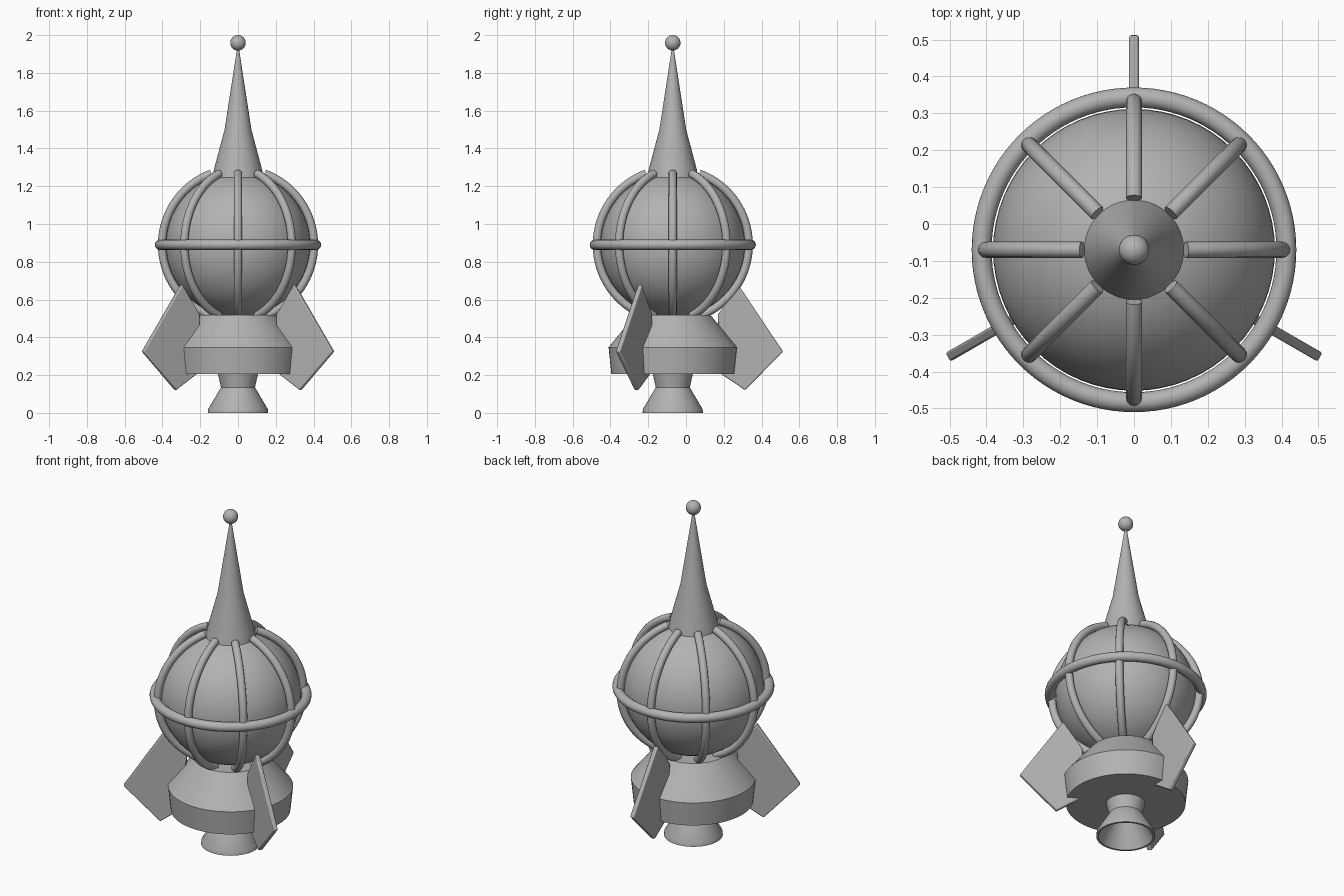
import bpy, bmesh, math

if "Cube" in bpy.data.objects:
    bpy.data.objects.remove(bpy.data.objects["Cube"])

CY = -0.07          # the rocket's axis sits slightly forward of the origin
BALL_Z = 0.89       # height of the round hull's centre

grey = bpy.data.materials.new("plain grey")
grey.diffuse_color = (0.45, 0.45, 0.45, 1)
grey.use_nodes = True
grey.node_tree.nodes["Principled BSDF"].inputs["Base Color"].default_value = grey.diffuse_color


def finish(bm, name, angle=30):
    bmesh.ops.recalc_face_normals(bm, faces=bm.faces)
    me = bpy.data.meshes.new(name)
    bm.to_mesh(me)
    bm.free()
    me.materials.append(grey)
    ob = bpy.data.objects.new(name, me)
    bpy.context.collection.objects.link(ob)
    bpy.ops.object.select_all(action='DESELECT')
    ob.select_set(True)
    bpy.context.view_layer.objects.active = ob
    bpy.ops.object.shade_smooth_by_angle(angle=math.radians(angle))
    ob.location.y = CY
    return ob


def skin(bm, rings, closed):
    """Join rings of vertices into a surface."""
    pairs = list(zip(rings, rings[1:]))
    if closed:
        pairs.append((rings[-1], rings[0]))
    for a, b in pairs:
        n = len(a)
        for i in range(n):
            j = (i + 1) % n
            bm.faces.new((a[i], a[j], b[j], b[i]))
    if not closed:
        bm.faces.new(rings[0])
        bm.faces.new(rings[-1])


def lathe(name, profile, closed=False, segs=64, angle=30):
    """Spin (radius, height) points around the axis."""
    bm = bmesh.new()
    turn = [2 * math.pi * i / segs for i in range(segs)]
    rings = [[bm.verts.new((r * math.cos(t), r * math.sin(t), z)) for t in turn]
             for r, z in profile]
    skin(bm, rings, closed)
    return finish(bm, name, angle)


def ball(name, radius, z, u, v):
    bm = bmesh.new()
    bmesh.ops.create_uvsphere(bm, u_segments=u, v_segments=v, radius=radius)
    bmesh.ops.translate(bm, verts=bm.verts, vec=(0, 0, z))
    return finish(bm, name, 60)


# Round hull, spire and tip
ball("hull_ball", 0.382, BALL_Z, 64, 32)
lathe("spire", [(0.136, 1.24), (0.127, 1.29), (0.071, 1.5), (0.005, 1.93)])
ball("spire_tip", 0.041, 1.959, 32, 16)

# Engine collar and hollow nozzle
lathe("engine_collar", [(0.20, 0.518), (0.34, 0.347), (0.325, 0.205)])
lathe("nozzle", [(0.107, 0.21), (0.09, 0.135), (0.158, 0.02), (0.16, 0.0),
                 (0.148, 0.0), (0.075, 0.135)])

# Equator ring
lathe("equator_ring",
      [(0.413 + 0.027 * math.cos(2 * math.pi * k / 16),
        BALL_Z + 0.027 * math.sin(2 * math.pi * k / 16)) for k in range(16)],
      closed=True, segs=96, angle=60)

# Eight cage ribs: tubes swept along arcs of the hull
R, TUBE, STEPS = 0.402, 0.022, 32
start, end = math.radians(69.5), math.radians(-69)
for n in range(8):
    a = math.radians(45 * n)
    bm = bmesh.new()
    rings = []
    for s in range(STEPS + 1):
        e = start + (end - start) * s / STEPS
        ring = []
        for k in range(12):
            t = 2 * math.pi * k / 12
            rad = R + TUBE * math.cos(t)
            side = TUBE * math.sin(t)
            x = rad * math.cos(e)
            ring.append(bm.verts.new((x * math.cos(a) - side * math.sin(a),
                                      x * math.sin(a) + side * math.cos(a),
                                      BALL_Z + rad * math.sin(e))))
        rings.append(ring)
    skin(bm, rings, False)
    finish(bm, f"cage_rib_{n + 1}", 50)

# Three fins
outline = [(0.347, 0.68), (0.584, 0.325), (0.383, 0.12), (0.25, 0.21), (0.238, 0.52)]
for n, deg in enumerate((90, 210, 330)):
    bm = bmesh.new()
    low = [bm.verts.new((r, -0.0135, z)) for r, z in outline]
    high = [bm.verts.new((r, 0.0135, z)) for r, z in outline]
    skin(bm, [low, high], False)
    fin = finish(bm, f"fin_{n + 1}")
    fin.rotation_euler.z = math.radians(deg)
    bev = fin.modifiers.new("soft edges", 'BEVEL')
    bev.width = 0.006
    bev.segments = 2
